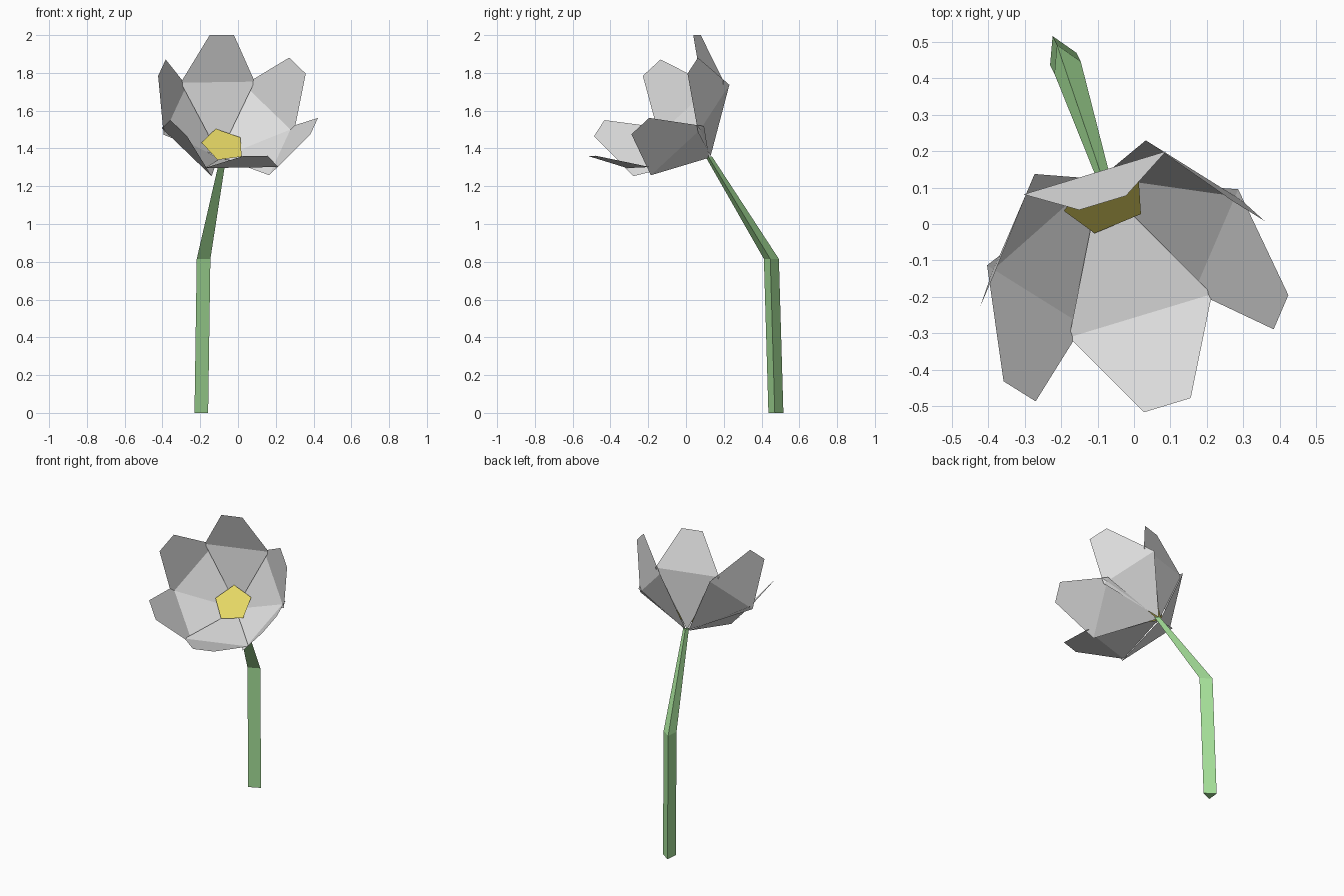
import bpy, math
from mathutils import Vector

if "Cube" in bpy.data.objects:
    bpy.data.objects.remove(bpy.data.objects["Cube"])


def material(name, rgb):
    m = bpy.data.materials.new(name)
    m.diffuse_color = (*rgb, 1)
    m.use_nodes = True
    m.node_tree.nodes["Principled BSDF"].inputs["Base Color"].default_value = m.diffuse_color
    return m


def add_mesh(name, verts, faces, mat):
    me = bpy.data.meshes.new(name)
    me.from_pydata(verts, [], faces)
    me.update()
    me.materials.append(mat)
    ob = bpy.data.objects.new(name, me)
    bpy.context.collection.objects.link(ob)
    return ob


white = material("petal_white", (0.75, 0.75, 0.75))
yellow = material("centre_yellow", (0.79, 0.69, 0.13))
green = material("stem_green", (0.376, 0.737, 0.314))

# Frame of the tilted blossom: axis, up-petal direction, sideways direction
axis = Vector((0.205, -0.71, 0.673)).normalized()
up = Vector((-0.205, 0.641, 0.739))
up = (up - axis * up.dot(axis)).normalized()
side = up.cross(axis)
tip_centre = Vector((0.001, -0.214, 1.675))


def polar(along, radius, degrees):
    a = math.radians(degrees)
    return tip_centre + axis * along + (up * math.cos(a) + side * math.sin(a)) * radius


# Six petals: a triangle up to the shoulders, then a tapering tip
for i in range(6):
    ang = 60 * i
    inner = i % 3 == 0      # top and bottom petals stand a little steeper
    sh, sr, tip = (-0.223, 0.368, 0.008) if inner else (-0.267, 0.361, -0.003)
    verts = [polar(-0.475, 0.012, ang),
             polar(sh, sr, ang + 33.8), polar(sh, sr, ang - 33.8),
             polar(tip, 0.438, ang - 8.8), polar(tip, 0.438, ang + 8.8)]
    add_mesh(f"petal_{i + 1}", verts, [(0, 1, 2), (1, 4, 3, 2)], white)

# Flat five-sided flower centre
add_mesh("flower_centre", [polar(-0.382, 0.118, -8.5 + 72 * k) for k in range(5)],
         [(4, 3, 2, 1, 0)], yellow)

# Three-sided bent stem
rings = [((-0.204, 0.474, 0.0), 0.046),
         ((-0.192, 0.450, 0.815), 0.046),
         ((-0.082, 0.119, 1.358), 0.02)]
verts, faces = [], [(2, 1, 0), (6, 7, 8)]
for c, r in rings:
    for k in range(3):
        a = math.radians(-5 + 120 * k)
        verts.append((c[0] + r * math.cos(a), c[1] + r * math.sin(a), c[2]))
for s in (0, 3):
    for k in range(3):
        n = (k + 1) % 3
        faces.append((s + k, s + n, s + 3 + n, s + 3 + k))
add_mesh("stem", verts, faces, green)
